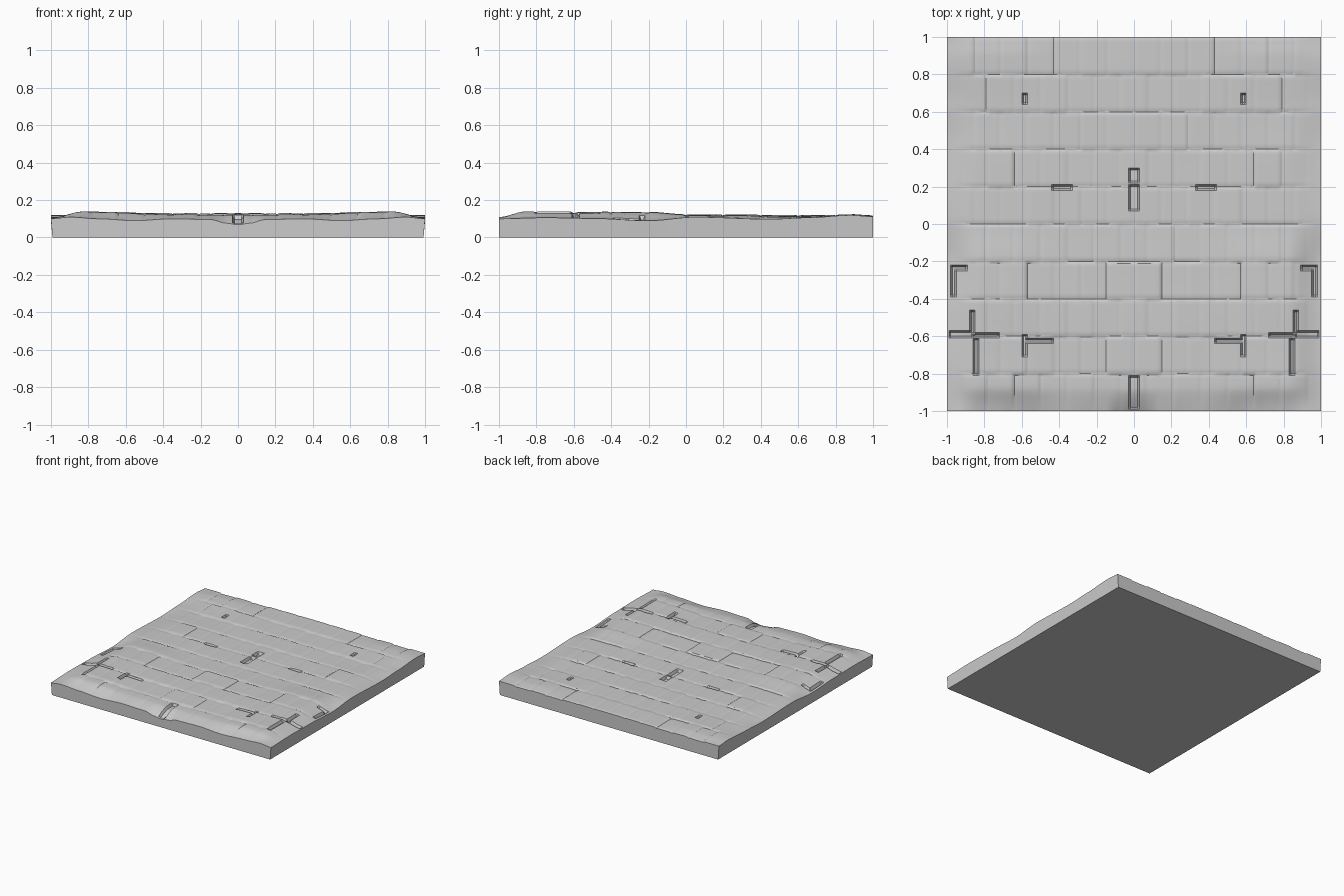
import bpy, bmesh, math, random

if "Cube" in bpy.data.objects:
    bpy.data.objects.remove(bpy.data.objects["Cube"])


def lerp_profile(pts, t):
    # smooth interpolation through (position, height) pairs
    if t <= pts[0][0]:
        return pts[0][1]
    for (a, ha), (b, hb) in zip(pts, pts[1:]):
        if t <= b:
            f = (t - a) / (b - a)
            return ha + (hb - ha) * f * f * (3 - 2 * f)
    return pts[-1][1]


# worn surface profiles: along the depth in the middle and near the sides, and at the rims
MIDDLE = [(-1, .118), (-.85, .124), (-.5, .126), (-.25, .124), (0, .119), (.4, .118), (.8, .118), (1, .116)]
FLANK = [(-1, .118), (-.85, .136), (-.65, .134), (-.4, .137), (-.2, .134), (0, .121), (.3, .119),
         (.6, .113), (.9, .121), (1, .113)]
SIDE_RIM = [(-1, .10), (-.75, .106), (-.5, .102), (-.2, .09), (.05, .109), (.45, .098), (.65, .106),
            (.88, .119), (1, .112)]
FRONT_RIM = [(0, .068), (.06, .076), (.15, .096), (.35, .10), (.55, .09), (.75, .10), (.9, .109), (1, .10)]

# open cracks on the right half: x0, x1, y0, y1
CRACKS = [(0, .02, .23, .29), (0, .02, .08, .20), (0, .02, -.98, -.82), (.34, .43, .19, .20),
          (.44, .58, -.63, -.62), (.73, .85, -.60, -.59), (.87, .98, -.60, -.58),
          (.86, .87, -.58, -.47), (.84, .85, -.80, -.62), (.90, .97, -.24, -.23),
          (.96, .97, -.38, -.23), (.58, .59, .65, .69), (.58, .59, -.70, -.60)]

# paving stones: ten rows with staggered joints and slightly uneven heights
random.seed(4)
PITCH = .143
ROWS = [(0 if r % 2 else PITCH / 2, [random.uniform(-.003, .003) for _ in range(9)],
         [random.uniform(-.02, .02) for _ in range(9)]) for r in range(10)]


def height(x, y):
    flank = lerp_profile([(.35, 0), (.7, 1)], x)
    h = lerp_profile(MIDDLE, y) * (1 - flank) + lerp_profile(FLANK, y) * flank
    r = min(9, max(0, int((y + 1) / .2 + 1e-4)))
    shift, offsets, tilts = ROWS[r]
    u = (x + shift) / PITCH
    c = int(u + 1e-4)
    wear = 1.5 if y < -.2 else 1
    h += wear * (offsets[c] + tilts[c] * (u - c - .5) * PITCH)
    # shallow joints between stones
    to_row = abs((y + 1) / .2 - round((y + 1) / .2)) * .2
    to_col = abs(u - round(u)) * PITCH
    h -= .004 * max(0, 1 - to_row / .016)
    h -= .003 * max(0, 1 - to_col / .016)
    # worn rims
    side = lerp_profile([(.82, 0), (1, 1)], x)
    h += (lerp_profile(SIDE_RIM, y) - h) * side
    front = max(0, min(1, (-.88 - y) / .12))
    h += (lerp_profile(FRONT_RIM, x) - h) * front ** 1.6
    for x0, x1, y0, y1 in CRACKS:
        if x0 - .003 < x < x1 + .003 and y0 - .003 < y < y1 + .003:
            return h - .022
    return h


# right half of the slab: worn top, skirt and base
bm = bmesh.new()
bmesh.ops.create_grid(bm, x_segments=100, y_segments=200, size=1)
for v in bm.verts:
    x, y = (v.co.x + 1) / 2, v.co.y
    v.co = (x, y, height(x, y))
rim = [e for e in bm.edges if e.is_boundary and not all(v.co.x < 1e-4 for v in e.verts)]
skirt = bmesh.ops.extrude_edge_only(bm, edges=rim)['geom']
low = [v for v in skirt if isinstance(v, bmesh.types.BMVert)]
for v in low:
    v.co.z = 0
    if v.co.x > .995:
        v.co.x = .992
ends = [v for v in low if v.co.x < 1e-4]
bm.edges.new(ends)
lows = set(low)
bmesh.ops.contextual_create(bm, geom=[e for e in bm.edges if all(v in lows for v in e.verts)])
bmesh.ops.recalc_face_normals(bm, faces=bm.faces)

mesh = bpy.data.meshes.new("paved_slab")
bm.to_mesh(mesh)
bm.free()
slab = bpy.data.objects.new("paved_slab", mesh)
bpy.context.collection.objects.link(slab)

# mirrored left half
mirror = slab.modifiers.new("mirror", 'MIRROR')
mirror.use_clip = True

bpy.context.view_layer.objects.active = slab
slab.select_set(True)
bpy.ops.object.shade_smooth_by_angle(angle=math.radians(30))
